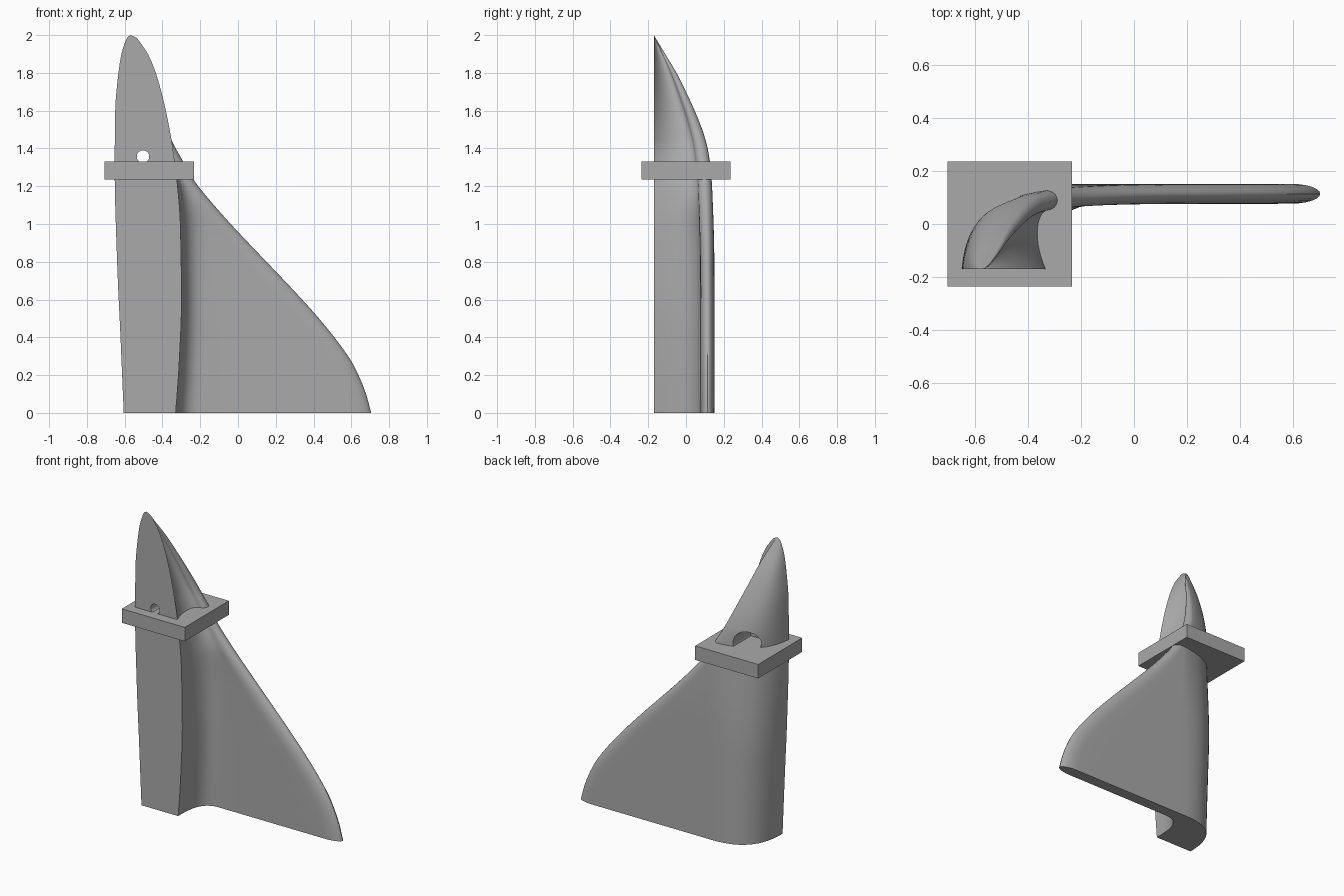
import bpy, bmesh, math
from mathutils import Vector

if "Cube" in bpy.data.objects:
    bpy.data.objects.remove(bpy.data.objects["Cube"])

grey = bpy.data.materials.new("plain grey")
grey.diffuse_color = (0.4, 0.4, 0.4, 1)
grey.use_nodes = True
grey.node_tree.nodes["Principled BSDF"].inputs["Base Color"].default_value = grey.diffuse_color
FRONT = -0.17

# Height profiles: (z, value)
LEFT = [(0, -.605), (.4, -.622), (.8, -.64), (1.3, -.653), (1.6, -.65), (1.8, -.633),
        (1.9, -.617), (1.95, -.602), (1.9875, -.586), (2, -.57)]
RIGHT = [(0, -.33), (.25, -.312), (.6, -.299), (1, -.305), (1.2, -.32), (1.4, -.345),
         (1.6, -.382), (1.8, -.435), (1.9, -.477), (1.95, -.51), (1.9875, -.54), (2, -.57)]
BACK = [(0, .152), (.8, .15), (1.2, .138), (1.3, .13), (1.4, .115), (1.5, .086),
        (1.6, .046), (1.7, 0), (1.8, -.05), (1.9, -.11), (2, FRONT)]
FIN_END = [(0, .705), (.1, .678), (.2, .638), (.29, .59), (1.15, -.17), (1.24, -.24),
           (1.33, -.29), (1.43, -.345), (1.7, -.45), (1.85, -.5), (1.95, -.54),
           (1.9875, -.558), (2, -.57)]


def sample(table, z):
    """Monotone cubic through a height profile."""
    n = len(table)
    d = [(table[i + 1][1] - table[i][1]) / (table[i + 1][0] - table[i][0]) for i in range(n - 1)]
    m = [d[0]] + [2 * a * b / (a + b) if a * b > 0 else 0 for a, b in zip(d, d[1:])] + [d[-1]]
    for i in range(n - 1):
        (z0, a), (z1, b) = table[i], table[i + 1]
        if z <= z1:
            h = z1 - z0
            t = (z - z0) / h
            return (a * (1 + 2 * t) * (1 - t) ** 2 + b * t * t * (3 - 2 * t)
                    + h * t * (1 - t) * (m[i] * (1 - t) - m[i + 1] * t))
    return table[-1][1]


def bezier(a, b, c, d, n):
    a, b, c, d = map(Vector, (a, b, c, d))
    return [a * (1 - t) ** 3 + b * 3 * t * (1 - t) ** 2 + c * 3 * t * t * (1 - t) + d * t ** 3
            for t in (i / n for i in range(n + 1))]


def section(z):
    """Hooked outline: flat front, rounded back corner, thin fin, hollow inner side."""
    xl, xr, yb, xe = (sample(t, z) for t in (LEFT, RIGHT, BACK, FIN_END))
    s = (yb - FRONT) / .32
    u = min(max((z - .6) / .73, 0), 1)
    u = u * u * (3 - 2 * u)
    thick = .075 * min(1, s * 1.07)
    cap = min(max((xe + .33) * .15 + .035, .035), .11) * min(1, s * 1.1)
    cap = min(cap, (xe - xl) * .4)
    xk = min(-.3, xe - cap)
    w = xk - xl
    pts = bezier((xl, FRONT), (xl + .06 * u * w, FRONT + s * .32 * (.72 - .08 * u)),
                 (xl + w * .36, yb - .03 * u * s), (xk, yb), 14)
    pts += [Vector((xk + (xe - cap - xk) * i / 6, yb)) for i in range(1, 6)]
    for i in range(13):
        a = math.pi * (.5 - i / 12)
        pts.append(Vector((xe - cap + cap * math.cos(a), yb - thick / 2 + thick / 2 * math.sin(a))))
    xf = min(xr + .13, xe - cap)
    pts += [Vector((xe - cap + (xf - xe + cap) * i / 6, yb - thick)) for i in range(1, 6)]
    xc = min(xr, xf - .05 * s)
    pts += bezier((xf, yb - thick), (xc, yb - thick - .02 * u * s),
                  (xc, FRONT + .1 * s), (xr, FRONT), 12)
    return [(p.x, p.y, z) for p in pts]


# Blade with fin, lofted through the sections
levels = [i * .05 for i in range(38)] + [.29, 1.33, 1.43, 1.875, 1.9, 1.92, 1.94, 1.955, 1.97,
                                         1.98, 1.9875, 1.993, 1.997, 1.9993]
bm = bmesh.new()
rings = [[bm.verts.new(p) for p in section(z)] for z in sorted(levels)]
for lo, hi in zip(rings, rings[1:]):
    for i in range(len(lo)):
        j = (i + 1) % len(lo)
        bm.faces.new((lo[i], lo[j], hi[j], hi[i]))
bm.faces.new(rings[0])
tip = bm.verts.new((-.57, FRONT, 2))
for i in range(len(rings[-1])):
    bm.faces.new((rings[-1][i], rings[-1][(i + 1) % len(rings[-1])], tip))
bmesh.ops.remove_doubles(bm, verts=bm.verts, dist=1e-5)
bmesh.ops.recalc_face_normals(bm, faces=bm.faces)
mesh = bpy.data.meshes.new("blade_with_fin")
bm.to_mesh(mesh)
bm.free()
blade = bpy.data.objects.new("blade_with_fin", mesh)
bpy.context.collection.objects.link(blade)
mesh.materials.append(grey)


# Screw hole with a wide counterbore at the back
def drill(radius, y0, y1):
    bpy.ops.mesh.primitive_cylinder_add(vertices=40, radius=radius, depth=y1 - y0,
                                        location=(-.503, (y0 + y1) / 2, 1.357),
                                        rotation=(math.pi / 2, 0, 0))
    cutter = bpy.context.object
    cutter.name = "hole_cutter"
    cutter.data.materials.append(grey)
    bpy.context.view_layer.objects.active = blade
    mod = blade.modifiers.new("hole", 'BOOLEAN')
    mod.operation, mod.solver, mod.object = 'DIFFERENCE', 'EXACT', cutter
    bpy.ops.object.modifier_apply(modifier=mod.name)
    bpy.data.objects.remove(cutter)


drill(.033, -.4, .4)
drill(.077, -.08, .4)
bpy.ops.object.select_all(action='DESELECT')
blade.select_set(True)
bpy.context.view_layer.objects.active = blade
bpy.ops.object.shade_smooth_by_angle(angle=math.radians(35))

# Square collar plate
bpy.ops.mesh.primitive_cube_add(size=1, location=(-.47, 0, 1.2825))
plate = bpy.context.object
plate.name = "collar_plate"
plate.scale = (.472, .472, .095)
bpy.ops.object.transform_apply(location=False, rotation=False, scale=True)
plate.data.materials.append(grey)
